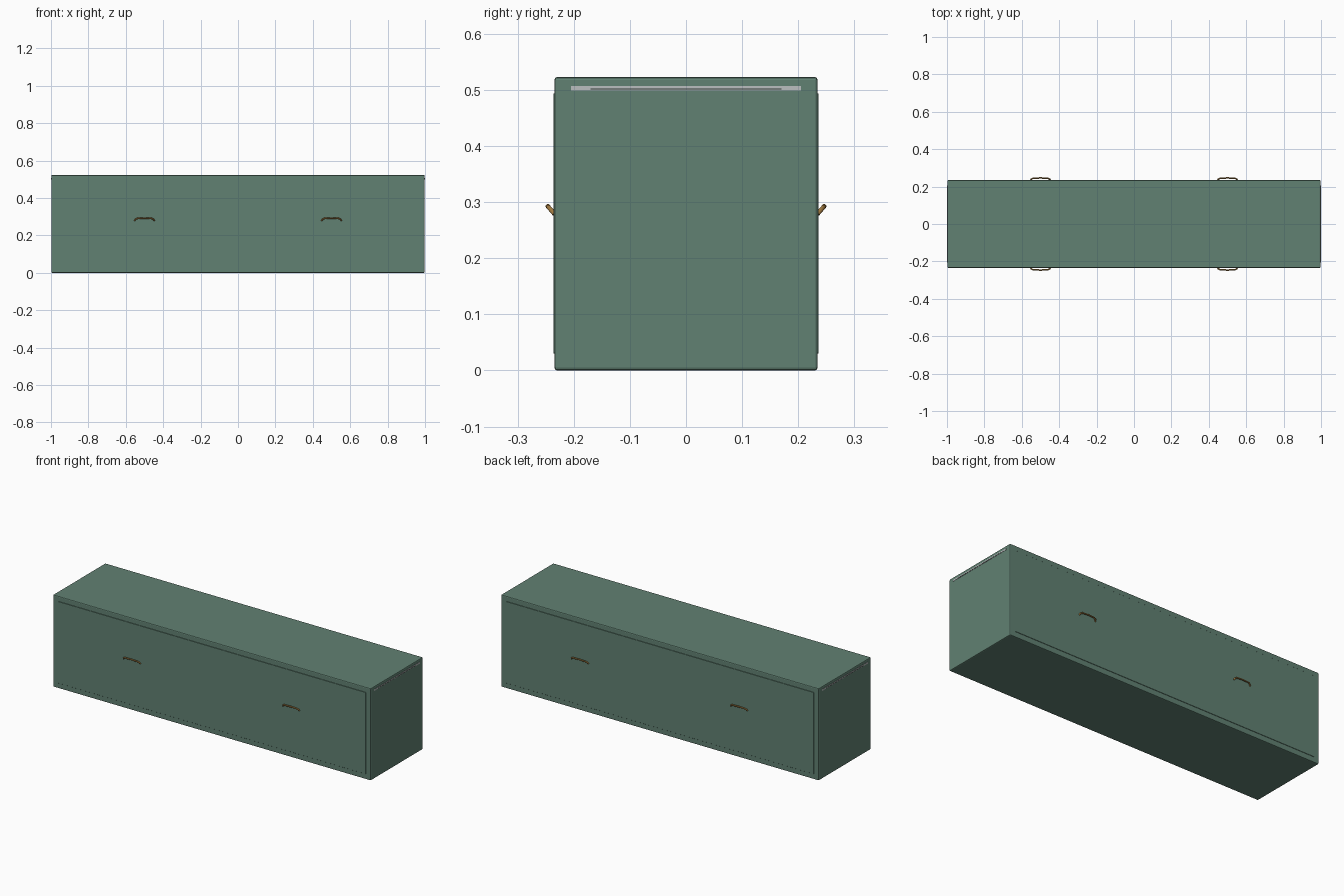
import bpy, bmesh
from mathutils import Vector

if "Cube" in bpy.data.objects:
    bpy.data.objects.remove(bpy.data.objects["Cube"])


def material(name, rgb):
    m = bpy.data.materials.new(name)
    m.diffuse_color = (*rgb, 1)
    m.use_nodes = True
    m.node_tree.nodes["Principled BSDF"].inputs["Base Color"].default_value = m.diffuse_color
    return m


green = material("green_paint", (0.12, 0.22, 0.17))
brass = material("brass", (0.35, 0.19, 0.05))
steel = material("steel", (0.5, 0.52, 0.53))
dark = material("dark_slot", (0.03, 0.04, 0.035))


def box(name, lo, hi, mat, bevel=0.0, segments=2):
    lo, hi = Vector(lo), Vector(hi)
    bm = bmesh.new()
    bmesh.ops.create_cube(bm, size=1)
    bmesh.ops.scale(bm, vec=hi - lo, verts=bm.verts)
    bmesh.ops.translate(bm, vec=(lo + hi) / 2, verts=bm.verts)
    me = bpy.data.meshes.new(name)
    bm.to_mesh(me)
    bm.free()
    me.materials.append(mat)
    ob = bpy.data.objects.new(name, me)
    bpy.context.collection.objects.link(ob)
    if bevel:
        b = ob.modifiers.new("bevel", 'BEVEL')
        b.width, b.segments = bevel, segments
    return ob


def handle(name, x, side):
    # bowed pull, leaning outward and up from the panel
    path = [(-0.052, 0.0), (-0.049, 0.009), (-0.038, 0.016), (0, 0.018),
            (0.038, 0.016), (0.049, 0.009), (0.052, 0.0)]
    cu = bpy.data.curves.new(name, 'CURVE')
    cu.dimensions = '3D'
    cu.bevel_depth = 0.0042
    cu.bevel_resolution = 2
    cu.use_fill_caps = True
    sp = cu.splines.new('POLY')
    sp.points.add(len(path) - 1)
    for p, (u, v) in zip(sp.points, path):
        p.co = (x + u, side * (0.2345 + v * 0.65), 0.279 + v * 0.75, 1)
    cu.materials.append(brass)
    ob = bpy.data.objects.new(name, cu)
    bpy.context.collection.objects.link(ob)


# main chest
box("cabinet_body", (-0.998, -0.2345, 0), (0.998, 0.2345, 0.523), green, 0.005)

for side, label in ((-1, "front"), (1, "back")):
    # thin raised panel with its two pulls
    ys = sorted((side * 0.225, side * 0.2365))
    box(label + "_panel", (-0.968, ys[0], 0.03), (0.968, ys[1], 0.494), green, 0.0008, 1)
    for x, tag in ((-0.5, "left"), (0.5, "right")):
        handle(f"{label}_{tag}_handle", x, side)

for side, label in ((-1, "left"), (1, "right")):
    # end rail with a narrow slot below the lid
    xs = sorted((side * 0.99, side * 0.9995))
    box(label + "_end_rail", (xs[0], -0.205, 0.499), (xs[1], 0.205, 0.507), steel)
    xs = sorted((side * 0.99, side * 1.0))
    box(label + "_end_slot", (xs[0], -0.17, 0.5005), (xs[1], 0.17, 0.5025), dark)
